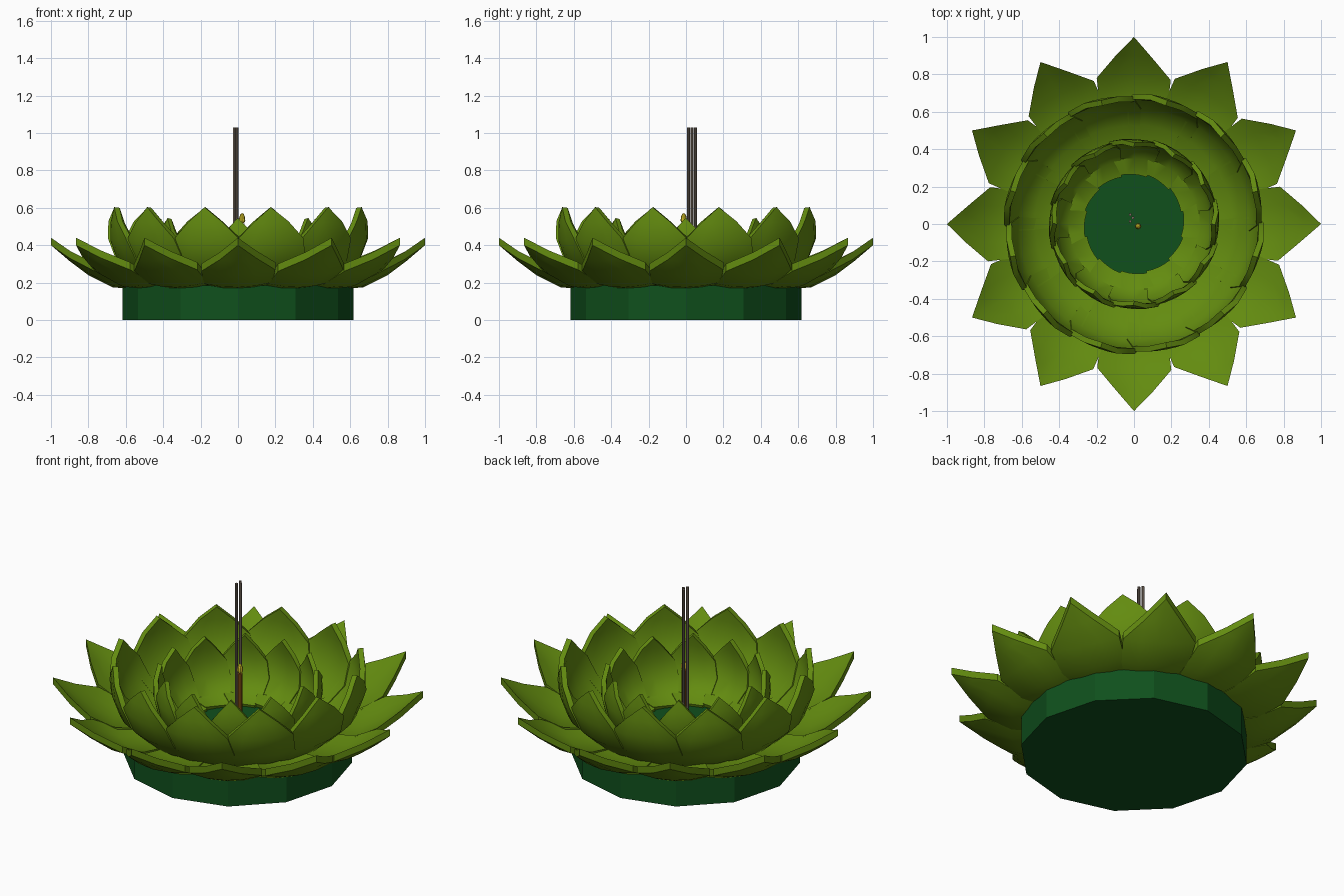
import bpy, bmesh, math

if "Cube" in bpy.data.objects:
    bpy.data.objects.remove(bpy.data.objects["Cube"])


def material(name, color):
    m = bpy.data.materials.new(name)
    m.diffuse_color = (*color, 1)
    m.use_nodes = True
    m.node_tree.nodes["Principled BSDF"].inputs["Base Color"].default_value = m.diffuse_color
    return m


LEAF = material("leaf_green", (0.125, 0.26, 0.005))
DARK = material("dark_green", (0.005, 0.08, 0.012))
STICK = material("stick_brown", (0.19, 0.15, 0.115))
WAX = material("wax_orange", (0.28, 0.10, 0.008))
FLAME = material("flame_yellow", (0.62, 0.50, 0.02))


def cylinder(name, r, z0, z1, xy, sides, mat):
    bpy.ops.mesh.primitive_cylinder_add(vertices=sides, radius=r, depth=z1 - z0,
                                        location=(*xy, (z0 + z1) / 2))
    o = bpy.context.object
    o.name = name
    o.data.materials.append(mat)
    return o


def petal_ring(name, profile, offset, cup, thick, drop=False, count=12, cols=4):
    """profile rows: radius, height, half width; the last row is the tip.
    drop=True thickens straight down, otherwise along the surface normal."""
    bm = bmesh.new()
    for k in range(count):
        mid = math.radians(offset) + k * math.tau / count
        rows = []
        for r, z, w in profile[:-1]:
            row = []
            for c in range(cols + 1):
                s = 2 * c / cols - 1
                a = mid + s * w / r
                # one edge tucks slightly under the next petal
                rr = r + 0.006 * s
                row.append(bm.verts.new((rr * math.cos(a), rr * math.sin(a),
                                         z + cup * s * s * w / 0.2 + 0.004 * s)))
            rows.append(row)
        for lo, hi in zip(rows, rows[1:]):
            for c in range(cols):
                bm.faces.new((lo[c], lo[c + 1], hi[c + 1], hi[c])[::-1])
        r, z, _ = profile[-1]
        tip = bm.verts.new((r * math.cos(mid), r * math.sin(mid), z))
        for c in range(cols):
            bm.faces.new((rows[-1][c], tip, rows[-1][c + 1]))
    # rows run outward and columns counter-clockwise: normals face up / inward
    bm.normal_update()
    if sum(f.normal.z for f in bm.faces) < 0:
        bmesh.ops.reverse_faces(bm, faces=bm.faces[:])
    if drop:
        ret = bmesh.ops.extrude_face_region(bm, geom=bm.faces[:], use_keep_orig=True)
        low = [g for g in ret["geom"] if isinstance(g, bmesh.types.BMVert)]
        bmesh.ops.translate(bm, verts=low, vec=(0, 0, -thick))
        bmesh.ops.recalc_face_normals(bm, faces=bm.faces[:])
    me = bpy.data.meshes.new(name)
    bm.to_mesh(me)
    bm.free()
    o = bpy.data.objects.new(name, me)
    bpy.context.collection.objects.link(o)
    me.materials.append(LEAF)
    bpy.ops.object.select_all(action='DESELECT')
    bpy.context.view_layer.objects.active = o
    o.select_set(True)
    if not drop:
        mod = o.modifiers.new("thickness", 'SOLIDIFY')
        mod.thickness = thick
        mod.offset = -1
        bpy.ops.object.modifier_apply(modifier="thickness")
    bpy.ops.object.shade_smooth_by_angle(angle=math.radians(35))
    return o


# Faceted float base
cylinder("base", 0.617, 0, 0.185, (0, 0), 12, DARK)

# Three rings of folded leaf petals
petal_ring("outer_petals", [(0.42, 0.197, 0.10), (0.55, 0.205, 0.15), (0.67, 0.215, 0.185),
                            (0.80, 0.28, 0.2), (0.90, 0.355, 0.097), (1.0, 0.44, 0)],
           0, 0.025, 0.04, drop=True)
petal_ring("middle_petals", [(0.40, 0.2, 0.12), (0.53, 0.235, 0.17), (0.62, 0.32, 0.2),
                             (0.66, 0.43, 0.18), (0.663, 0.52, 0.09), (0.655, 0.6, 0)],
           15, 0.01, 0.03)
petal_ring("inner_petals", [(0.265, 0.2, 0.07), (0.35, 0.225, 0.11), (0.41, 0.30, 0.14),
                            (0.43, 0.39, 0.125), (0.425, 0.47, 0.062), (0.41, 0.54, 0)],
           0, 0.01, 0.025)

# Three incense sticks
for i, xy in enumerate([(-0.02, 0.05), (-0.006, 0.033), (-0.02, 0.014)]):
    cylinder(f"incense_stick_{i + 1}", 0.008, 0.17, 1.03, xy, 8, STICK)

# Candle with a teardrop flame
cylinder("candle", 0.014, 0.17, 0.515, (0.022, -0.012), 10, WAX)
bpy.ops.mesh.primitive_uv_sphere_add(segments=8, ring_count=6, radius=0.017,
                                     location=(0.022, -0.012, 0.533))
flame = bpy.context.object
flame.name = "flame"
for v in flame.data.vertices:
    if v.co.z > 0:
        v.co.z *= 2.3
flame.data.materials.append(FLAME)
